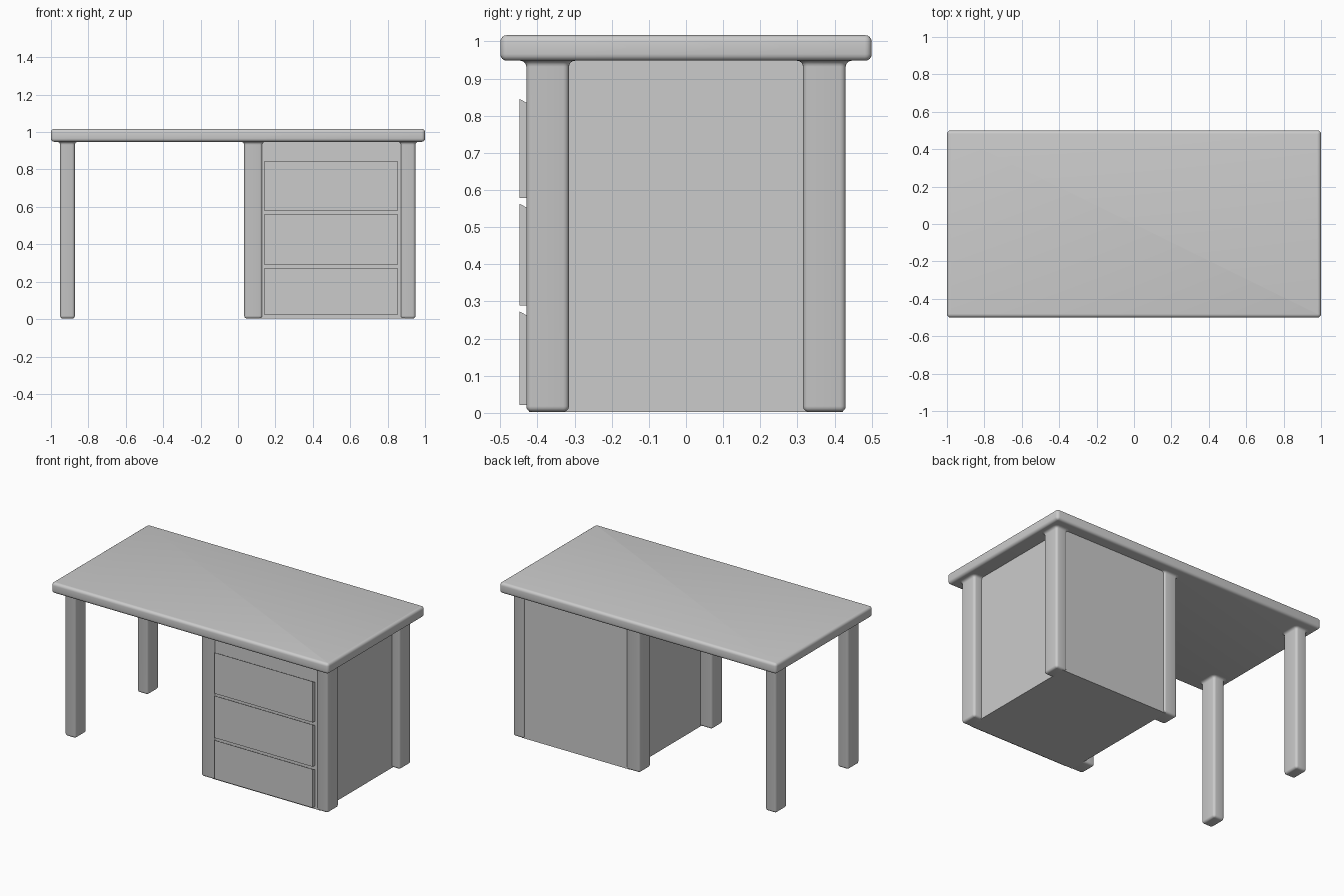
import bpy, bmesh, math

if "Cube" in bpy.data.objects:
    bpy.data.objects.remove(bpy.data.objects["Cube"])


def finish(bm, name, smooth=True):
    bmesh.ops.recalc_face_normals(bm, faces=bm.faces)
    mesh = bpy.data.meshes.new(name)
    bm.to_mesh(mesh)
    bm.free()
    ob = bpy.data.objects.new(name, mesh)
    bpy.context.collection.objects.link(ob)
    if smooth:
        bpy.ops.object.select_all(action='DESELECT')
        bpy.context.view_layer.objects.active = ob
        ob.select_set(True)
        bpy.ops.object.shade_smooth_by_angle(angle=math.radians(35))
    return ob


def ring_points(x0, x1, y0, y1, r, z, steps=4):
    # rounded rectangle outline
    pts = []
    corners = [(x1 - r, y1 - r), (x0 + r, y1 - r), (x0 + r, y0 + r), (x1 - r, y0 + r)]
    for i, (cx, cy) in enumerate(corners):
        for s in range(steps + 1):
            a = math.pi / 2 * (i + s / steps)
            pts.append((cx + r * math.cos(a), cy + r * math.sin(a), z))
    return pts


def stacked_block(name, x0, x1, y0, y1, r, profile):
    # skin rounded rectangles along z; profile = (z, outward offset)
    bm = bmesh.new()
    rings = []
    for z, o in profile:
        pts = ring_points(x0 - o, x1 + o, y0 - o, y1 + o, r + o, z)
        rings.append([bm.verts.new(p) for p in pts])
    for a, b in zip(rings, rings[1:]):
        for i in range(len(a)):
            j = (i + 1) % len(a)
            bm.faces.new((a[i], a[j], b[j], b[i]))
    bm.faces.new(rings[0])
    bm.faces.new(rings[-1])
    return finish(bm, name)


def extrude_profile(name, x0, x1, yz):
    bm = bmesh.new()
    a = [bm.verts.new((x0, y, z)) for y, z in yz]
    b = [bm.verts.new((x1, y, z)) for y, z in yz]
    for i in range(len(a)):
        j = (i + 1) % len(a)
        bm.faces.new((a[i], a[j], b[j], b[i]))
    bm.faces.new(a)
    bm.faces.new(b)
    return finish(bm, name, False)


def round_edge(z, radius, up):
    # quarter-round inset at the bottom (up=1) or top (up=-1)
    arc = []
    for s in range(5):
        t = math.pi / 2 * s / 4
        arc.append((z + up * radius * (1 - math.cos(t)), -radius * (1 - math.sin(t))))
    return arc if up > 0 else arc[::-1]


# Table top
Z_TOP, Z_UNDER = 1.017, 0.948
stacked_block("table_top", -1, 1, -0.5, 0.5, 0.0185,
              round_edge(Z_UNDER, 0.018, 1) + round_edge(Z_TOP, 0.018, -1))

# Legs: rounded feet, flared where they meet the top
flare = []
for s in range(5):
    t = math.pi / 2 * s / 4
    flare.append((Z_UNDER - 0.016 * (1 - math.sin(t)), 0.016 * (1 - math.cos(t))))
leg_profile = round_edge(0.003, 0.015, 1) + flare
for label, x0, x1 in (("left", -0.951, -0.872), ("middle", 0.033, 0.131), ("right", 0.869, 0.949)):
    for end, y0, y1 in (("front", -0.43, -0.315), ("back", 0.315, 0.43)):
        stacked_block(f"{label}_{end}_leg", x0, x1, y0, y1, 0.0155, leg_profile)

# Drawer cabinet between the middle and right legs
CF, CB = -0.422, 0.422
extrude_profile("cabinet", 0.115, 0.893,
                [(CF, 0.003), (CB, 0.003), (CB, Z_UNDER), (CF, Z_UNDER)])

# Drawer fronts with a sloped top edge
for name, z0, z1 in (("lower_drawer", 0.021, 0.273), ("middle_drawer", 0.289, 0.563),
                     ("upper_drawer", 0.578, 0.845)):
    extrude_profile(name, 0.143, 0.853,
                    [(-0.448, z0), (CF, z0), (CF, z1 - 0.014), (-0.448, z1)])
